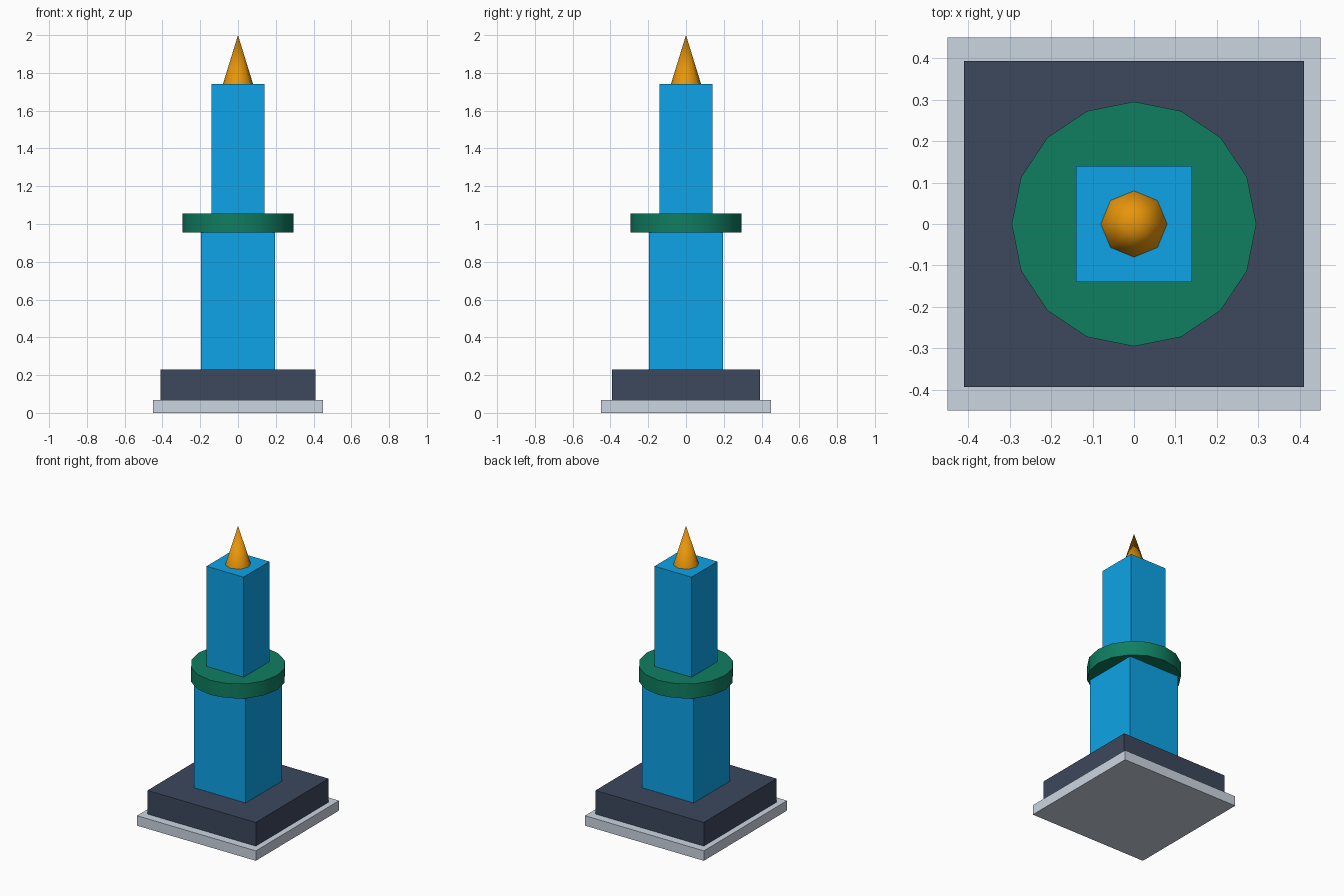
import bpy
import math

if "Cube" in bpy.data.objects:
    bpy.data.objects.remove(bpy.data.objects["Cube"], do_unlink=True)


def linear(c):
    c /= 255
    return c / 12.92 if c <= 0.04045 else ((c + 0.055) / 1.055) ** 2.4


def material(name, rgb):
    color = (*[linear(c) for c in rgb], 1)
    mat = bpy.data.materials.new(name)
    mat.use_nodes = True
    mat.diffuse_color = color
    bsdf = next(n for n in mat.node_tree.nodes if n.type == "BSDF_PRINCIPLED")
    bsdf.inputs["Base Color"].default_value = color
    return mat


def finish(name, mat):
    obj = bpy.context.object
    obj.name = obj.data.name = name
    obj.data.materials.append(mat)
    return obj


def block(name, half_x, half_y, z0, z1, mat):
    bpy.ops.mesh.primitive_cube_add(size=2, location=(0, 0, (z0 + z1) / 2))
    bpy.context.object.scale = (half_x, half_y, (z1 - z0) / 2)
    bpy.ops.object.transform_apply(location=False, rotation=False, scale=True)
    return finish(name, mat)


def tapered(name, sides, r0, r1, z0, z1, mat, angle):
    bpy.ops.mesh.primitive_cone_add(vertices=sides, radius1=r0, radius2=r1,
                                    depth=z1 - z0, location=(0, 0, (z0 + z1) / 2))
    bpy.ops.object.shade_smooth_by_angle(angle=math.radians(angle))
    return finish(name, mat)


stone = material("pale grey stone", (203, 213, 225))
slate = material("dark slate", (60, 72, 92))
blue = material("sky blue", (14, 165, 233))
green = material("deep green", (15, 126, 96))
gold = material("amber gold", (245, 158, 11))

# Stepped base
block("ground_slab", 0.45, 0.45, 0, 0.068, stone)
block("plinth", 0.41, 0.393, 0.068, 0.23, slate)

# Tower shafts with the round deck between them
block("lower_shaft", 0.195, 0.195, 0.23, 0.955, blue)
tapered("deck", 16, 0.295, 0.295, 0.955, 1.055, green, 30)
block("upper_shaft", 0.14, 0.14, 1.055, 1.74, blue)

# Pointed top
tapered("spire", 8, 0.08, 0, 1.74, 2, gold, 60)
